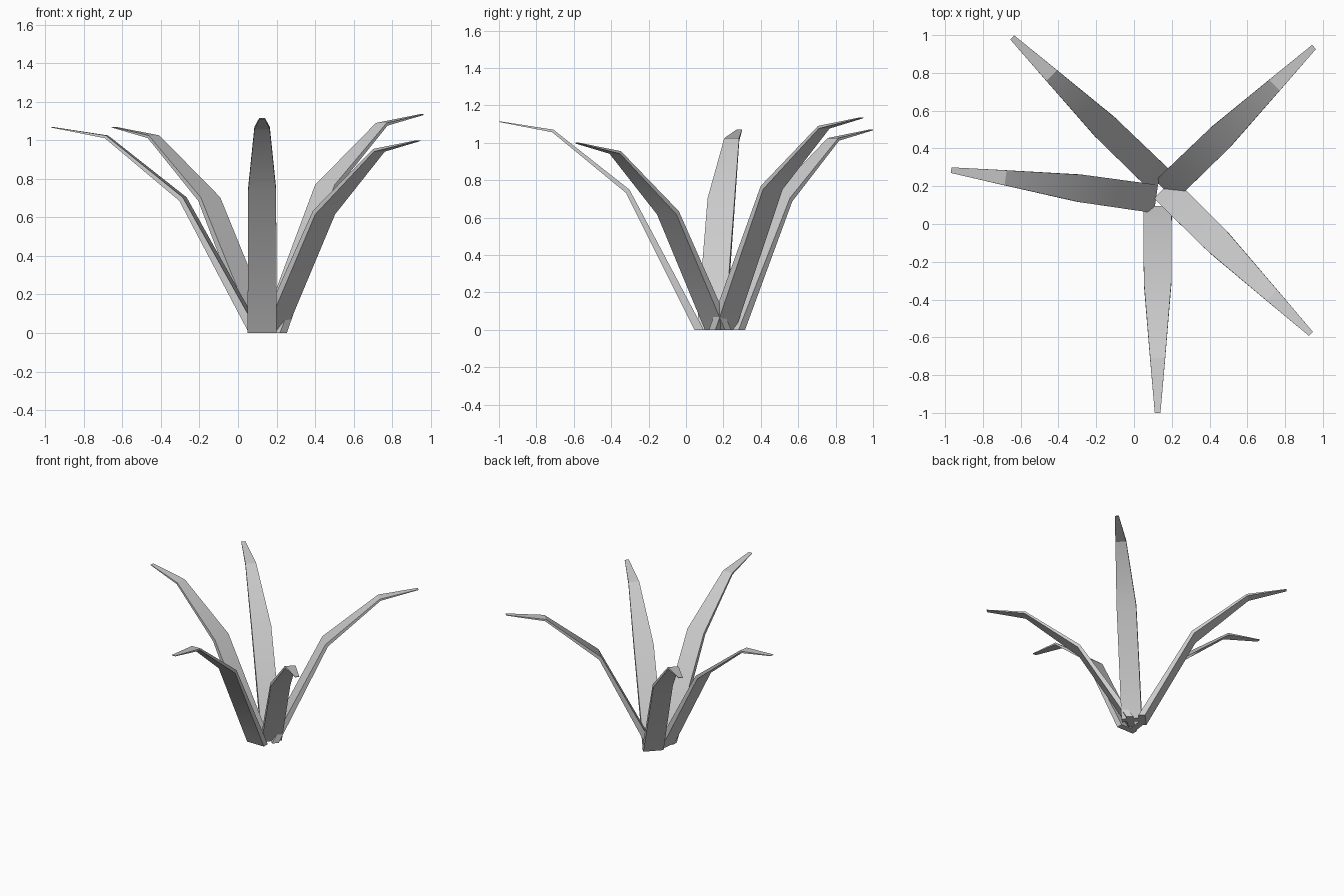
import bpy, bmesh, math
from mathutils import Vector

if "Cube" in bpy.data.objects:
    bpy.data.objects.remove(bpy.data.objects["Cube"])

# leaf stations: distance back from tip, height above mid bend, half width,
# offset of the upper face (backwards, up)
STATIONS = [
    (1.045, None, 0.075, 0.050, 0.000),
    (0.68, 0.000, 0.073, 0.018, 0.018),
    (0.285, 0.325, 0.040, 0.006, 0.014),
    (0.00, 0.380, 0.015, 0.000, 0.004),
]


def make_leaf(name, tip, angle, mid_z):
    d = Vector((math.cos(math.radians(angle)), math.sin(math.radians(angle)), 0))
    side = Vector((-d.y, d.x, 0))
    bm = bmesh.new()
    rings = []
    for back, rise, half, off, up in STATIONS:
        z = 0 if rise is None else mid_z + rise - 0.004
        low = Vector((tip[0], tip[1], z)) - d * back
        high = low - d * off + Vector((0, 0, up))
        rings.append([bm.verts.new(p) for p in (
            low - side * half, low + side * half,
            high + side * half, high - side * half)])
    for a, b in zip(rings, rings[1:]):
        for i in range(4):
            j = (i + 1) % 4
            bm.faces.new((a[i], a[j], b[j], b[i]))
    bm.faces.new(rings[0][::-1])
    bm.faces.new(rings[-1])
    bmesh.ops.recalc_face_normals(bm, faces=bm.faces)
    me = bpy.data.meshes.new(name)
    bm.to_mesh(me)
    bm.free()
    ob = bpy.data.objects.new(name, me)
    bpy.context.collection.objects.link(ob)
    bpy.ops.object.select_all(action='DESELECT')
    ob.select_set(True)
    bpy.context.view_layer.objects.active = ob
    bpy.ops.object.shade_smooth_by_angle(angle=math.radians(28))


# five arching leaves: tip position, heading, height of the first bend
make_leaf("leaf_front", (0.125, -1.0), -90, 0.735)
make_leaf("leaf_left", (-0.968, 0.285), 172, 0.69)
make_leaf("leaf_back_left", (-0.645, 0.988), 136, 0.69)
make_leaf("leaf_back_right", (0.953, 0.937), 44, 0.755)
make_leaf("leaf_front_right", (0.936, -0.581), -44.7, 0.62)
